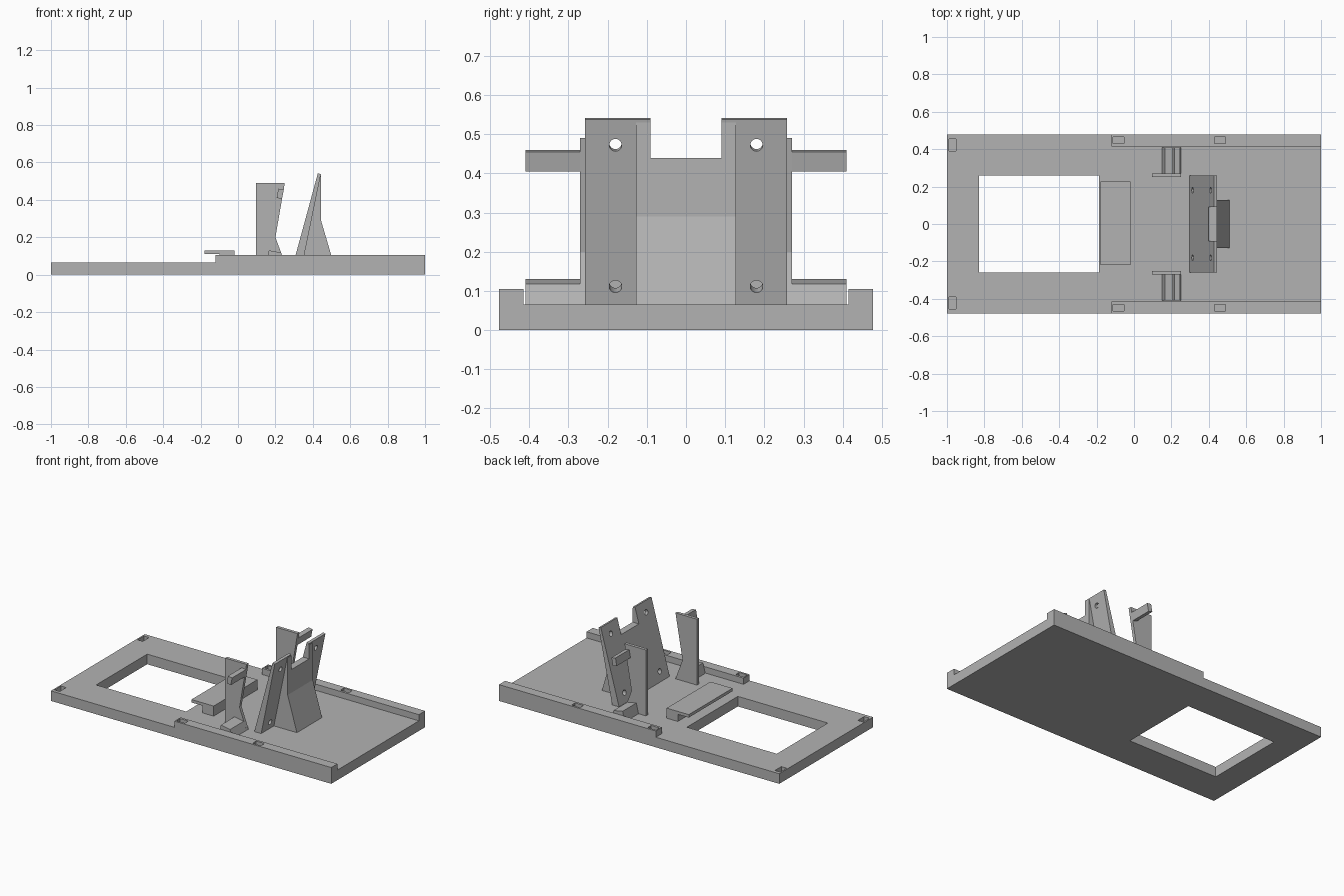
import bpy
from math import pi, atan2
from mathutils import Vector

cube = bpy.data.objects.get("Cube")
if cube:
    bpy.data.objects.remove(cube, do_unlink=True)

# One plain grey for everything
grey = bpy.data.materials.new("plain grey")
grey.use_nodes = True
colour = (0.45, 0.45, 0.45, 1)
grey.diffuse_color = colour
grey.node_tree.nodes["Principled BSDF"].inputs["Base Color"].default_value = colour

DECK = 0.065       # deck top height
RAIL = 0.105       # side rail top height
EDGE = 0.478       # half the base width


def prism(name, profile, y0, y1):
    """Extrude a side profile of (x, z) points from y0 to y1."""
    n = len(profile)
    area = sum(profile[i - 1][0] * profile[i][1] - profile[i][0] * profile[i - 1][1]
               for i in range(n))
    if area < 0:
        profile = profile[::-1]
    y0, y1 = sorted((y0, y1))
    verts = [(x, y, z) for y in (y0, y1) for x, z in profile]
    faces = [list(range(n)), list(range(2 * n - 1, n - 1, -1))]
    faces += [(i, i + n, (i + 1) % n + n, (i + 1) % n) for i in range(n)]
    mesh = bpy.data.meshes.new(name)
    mesh.from_pydata(verts, [], faces)
    mesh.materials.append(grey)
    obj = bpy.data.objects.new(name, mesh)
    bpy.context.collection.objects.link(obj)
    return obj


def box(name, x0, x1, y0, y1, z0, z1):
    return prism(name, [(x0, z0), (x1, z0), (x1, z1), (x0, z1)], y0, y1)


def combine(obj, tool, operation="DIFFERENCE"):
    """Apply a boolean, then discard the tool object."""
    tool.hide_render = True
    mod = obj.modifiers.new("combine", "BOOLEAN")
    mod.operation = operation
    mod.solver = "EXACT"
    mod.object = tool
    bpy.context.view_layer.objects.active = obj
    bpy.ops.object.modifier_apply(modifier=mod.name)
    bpy.data.objects.remove(tool, do_unlink=True)


# Base plate with a window and corner sockets
base = box("base_plate", -1, 1, -EDGE, EDGE, 0, DECK)
combine(base, box("window_cutter", -0.83, -0.188, -0.26, 0.26, -0.1, 0.2))
for side in (-1, 1):
    combine(base, box("socket_cutter", -0.99, -0.953, side * 0.39, side * 0.455, 0.03, 0.2))

for side, label in ((-1, "right"), (1, "left")):
    # Side rail with sockets
    rail = box(label + "_rail", -0.12, 1, side * 0.415, side * EDGE, DECK, RAIL)
    for x in (-0.113, 0.43):
        combine(rail, box("socket_cutter", x, x + 0.06, side * 0.43, side * 0.465, 0.07, 0.2))

    # Upright with a kinked rear edge
    prism(label + "_upright",
          [(0.097, DECK), (0.097, 0.49), (0.25, 0.49), (0.2, 0.2), (0.25, DECK)],
          side * 0.25, side * 0.27)
    # Arms reaching outward from the upright
    prism(label + "_upper_arm",
          [(0.207, 0.411), (0.216, 0.46), (0.245, 0.455), (0.235, 0.405)],
          side * 0.27, side * 0.41)
    prism(label + "_lower_arm",
          [(0.15, DECK), (0.165, 0.13), (0.23, 0.118), (0.25, DECK)],
          side * 0.27, side * 0.41)

# Hooked ledge behind the window
prism("ledge",
      [(-0.1, DECK), (-0.02, DECK), (-0.02, 0.13), (-0.178, 0.13), (-0.178, 0.111), (-0.1, 0.111)],
      -0.22, 0.226)

# Leaning support plate fused with its buttress
support = prism("leaning_support",
                [(0.297, DECK), (0.427, 0.542), (0.443, 0.538), (0.346, DECK)], -0.258, 0.258)
buttress = prism("buttress",
                 [(0.33, DECK), (0.434, 0.53), (0.444, 0.53), (0.444, 0.29), (0.51, DECK)],
                 -0.128, 0.128)
combine(support, buttress, "UNION")
combine(support, box("notch_cutter", 0.2, 0.6, -0.09, 0.09, 0.44, 0.7))

# Screw holes square to the leaning face
lean = atan2(0.13, 0.477)
for side in (-1, 1):
    for centre in (Vector((0.42, side * 0.18, 0.475)), Vector((0.335, side * 0.18, 0.117))):
        bpy.ops.mesh.primitive_cylinder_add(vertices=24, radius=0.016, depth=0.12,
                                            location=centre, rotation=(0, pi / 2 + lean, 0))
        drill = bpy.context.object
        drill.name = "hole_cutter"
        drill.data.materials.append(grey)
        combine(support, drill)
